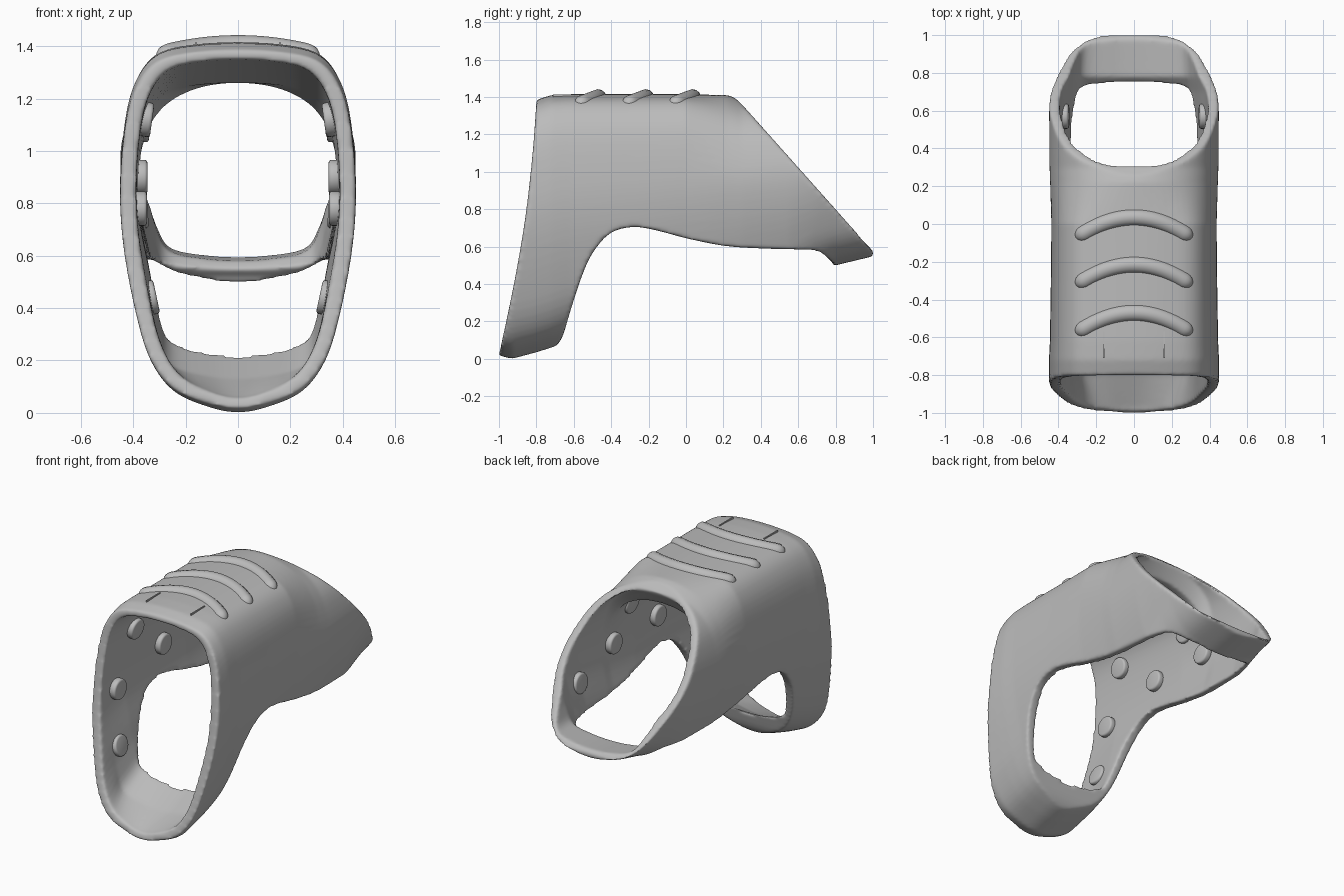
import bpy, bmesh, math
from mathutils import Vector

cube = bpy.data.objects.get("Cube")
if cube:
    bpy.data.objects.remove(cube, do_unlink=True)

grey = bpy.data.materials.new("plain grey")
grey.use_nodes = True
grey.diffuse_color = (0.5, 0.5, 0.5, 1)
grey.node_tree.nodes["Principled BSDF"].inputs["Base Color"].default_value = (0.5, 0.5, 0.5, 1)


def add_object(name, bm):
    bmesh.ops.recalc_face_normals(bm, faces=bm.faces)
    mesh = bpy.data.meshes.new(name)
    bm.to_mesh(mesh)
    bm.free()
    mesh.materials.append(grey)
    obj = bpy.data.objects.new(name, mesh)
    bpy.context.collection.objects.link(obj)
    return obj


def activate(obj):
    bpy.ops.object.select_all(action='DESELECT')
    obj.select_set(True)
    bpy.context.view_layer.objects.active = obj


def spline(points, steps=4, closed=False):
    """Smooth curve through the points (Catmull-Rom)."""
    pts = [Vector(p) for p in points]
    n = len(pts)
    get = (lambda i: pts[i % n]) if closed else (lambda i: pts[max(0, min(n - 1, i))])
    out = []
    for i in range(n if closed else n - 1):
        a, b, c, d = (get(i + k) for k in (-1, 0, 1, 2))
        for s in range(steps):
            t = s / steps
            out.append(0.5 * (2 * b + (c - a) * t + (2 * a - 5 * b + 4 * c - d) * t * t
                              + (3 * b - a - 3 * c + d) * t ** 3))
    return out if closed else out + [pts[-1]]


def tube(name, stations):
    """Loft mirrored half outlines through stations of (outline, y, bottom, top, half width)."""
    bm = bmesh.new()
    rings = []
    for half, y, b, t, w in stations:
        outline = spline(half + [(-x, z) for x, z in half[-2:0:-1]], closed=True)
        rings.append([bm.verts.new((x * w, y, b + z * (t - b))) for x, z in outline])
    for r0, r1 in zip(rings, rings[1:]):
        for i in range(len(r0)):
            j = (i + 1) % len(r0)
            bm.faces.new((r0[i], r0[j], r1[j], r1[i]))
    bm.faces.new(rings[0])
    bm.faces.new(rings[-1])
    return add_object(name, bm)


# Half outlines: square or round shoulders over a round or flat floor
square_top = [(0, 1), (.4, .992), (.68, .968), (.85, .905), (.95, .8)]
round_top = [(0, 1), (.32, .985), (.6, .94), (.8, .87), (.925, .77)]
sides = [(1, .62), (.975, .46), (.88, .29)]
round_floor = [(.75, .15), (.55, .06), (.25, .015), (0, 0)]
flat_floor = [(.8, .15), (.67, .045), (.3, .008), (0, 0)]
front = square_top + sides + round_floor
back = round_top + sides + round_floor
front_hollow = square_top + sides + flat_floor
back_hollow = round_top + sides + flat_floor

# Outer skin and inner cavity
shell = tube("shell", [
    (front, -1.05, .03, 1.37, .45), (front, -.93, 0, 1.38, .45), (front, -.8, .035, 1.385, .45),
    (front, -.72, .06, 1.41, .45), (front, -.62, .1, 1.415, .445), (front, -.3, .16, 1.415, .44),
    (front, 0, .23, 1.415, .437), (back, .22, .28, 1.41, .443), (back, .3, .3, 1.385, .446),
    (back, .55, .36, 1.385, .448), (back, .7, .46, 1.385, .448), (back, .8, .5, 1.385, .44),
    (back, 1.05, .56, 1.385, .42)])
cavity = tube("cavity_cutter", [
    (front, -1.1, .04, 1.36, .39), (front, -.97, .06, 1.36, .39),
    (front_hollow, -.8, .13, 1.35, .388), (front_hollow, -.62, .225, 1.33, .385),
    (front_hollow, 0, .3, 1.26, .378), (back_hollow, .25, .33, 1.26, .385),
    (back_hollow, .31, .34, 1.355, .39), (back_hollow, .55, .39, 1.36, .392),
    (back_hollow, .7, .5, 1.36, .392), (back_hollow, .78, .58, 1.36, .388),
    (back_hollow, 1.1, .605, 1.36, .37)])

# Side silhouette used to trim the skin
arch = spline([(-.7, .06), (-.66, .12), (-.62, .25), (-.55, .46), (-.49, .58), (-.4, .675),
               (-.28, .705), (-.15, .685), (0, .645), (.2, .605), (.4, .59), (.66, .582),
               (.73, .56), (.785, .515)])
front_edge = spline([(-.8, 1.38), (-.82, 1.1), (-.86, .75), (-.92, .4), (-1, .02)])
profile = ([Vector((-1, -.1)), Vector((-.72, -.1))] + arch
           + [Vector(p) for p in ((.8, .4), (1, .4), (1, .575), (.3, 1.36),
                                  (.2, 1.45), (-.73, 1.45))] + front_edge)
bm = bmesh.new()
face = bm.faces.new([bm.verts.new((-.7, y, z)) for y, z in profile])
grown = bmesh.ops.extrude_face_region(bm, geom=[face])["geom"]
bmesh.ops.translate(bm, vec=(1.4, 0, 0), verts=[v for v in grown if isinstance(v, bmesh.types.BMVert)])
silhouette = add_object("silhouette_cutter", bm)

# Trim, hollow out, and soften the rims
activate(shell)
for cutter, operation in ((silhouette, 'INTERSECT'), (cavity, 'DIFFERENCE')):
    cutter.hide_render = True
    mod = shell.modifiers.new(operation, 'BOOLEAN')
    mod.object, mod.operation, mod.solver = cutter, operation, 'EXACT'
    bpy.ops.object.modifier_apply(modifier=mod.name)
    bpy.data.objects.remove(cutter, do_unlink=True)
mod = shell.modifiers.new("Remesh", 'REMESH')
mod.mode, mod.voxel_size, mod.use_smooth_shade = 'VOXEL', 0.0105, True
bpy.ops.object.modifier_apply(modifier=mod.name)
mod = shell.modifiers.new("Soften", 'SMOOTH')
mod.factor, mod.iterations = 0.5, 9
bpy.ops.object.modifier_apply(modifier=mod.name)
bpy.ops.object.shade_smooth_by_angle(angle=math.radians(50))


def roof(x):
    return 1.415 - 0.45 * x * x


# Three arched grip ribs with rounded ends
for number, y0 in enumerate((0.035, -0.215, -0.47)):
    curve = bpy.data.curves.new("rib", 'CURVE')
    curve.dimensions = '3D'
    curve.bevel_depth, curve.bevel_resolution, curve.use_fill_caps = 0.045, 4, True
    line = curve.splines.new('POLY')
    count = 41
    line.points.add(count - 1)
    for i, point in enumerate(line.points):
        x = -0.305 * math.cos(math.pi * i / (count - 1))
        point.co = (x, y0 - 1.2 * x * x, roof(x) - 0.018, 1)
        inset = min(1, (0.305 - abs(x)) / 0.045)
        point.radius = max(0.02, math.sqrt(1 - (1 - inset) ** 2))
    rib = bpy.data.objects.new(f"grip_rib_{number + 1}", curve)
    bpy.context.collection.objects.link(rib)
    curve.materials.append(grey)
    activate(rib)
    bpy.ops.object.convert(target='MESH')
    bpy.ops.object.shade_smooth_by_angle(angle=math.radians(50))

# Thin seams on the roof and round pads on the inner walls: y, z, x, tilt in degrees
pads = [(-.74, .44, .333, 12), (-.7, .78, .37, 0), (-.55, 1.12, .35, -8), (-.24, .9, .368, 0),
        (.06, 1.1, .355, -8), (.21, .89, .37, 0), (.57, .77, .367, 4)]
for side, label in ((1, "left"), (-1, "right")):
    bm = bmesh.new()
    bmesh.ops.create_cube(bm, size=1)
    bmesh.ops.scale(bm, vec=(.007, .14, .02), verts=bm.verts)
    seam = add_object(f"{label}_roof_seam", bm)
    seam.location = (side * .16, -.64, 1.403)
    for number, (y, z, x, tilt) in enumerate(pads):
        bm = bmesh.new()
        bmesh.ops.create_cone(bm, cap_ends=True, segments=28, radius1=.066, radius2=.066, depth=.045)
        rim = [e for e in bm.edges if len({round(v.co.z, 3) for v in e.verts}) == 1]
        bmesh.ops.bevel(bm, geom=rim, offset=.012, segments=3, affect='EDGES', profile=.5)
        pad = add_object(f"{label}_pad_{number + 1}", bm)
        pad.rotation_euler = (0, side * math.radians(90 + tilt), 0)
        pad.location = (side * x, y, z)
        activate(pad)
        bpy.ops.object.shade_smooth_by_angle(angle=math.radians(40))
